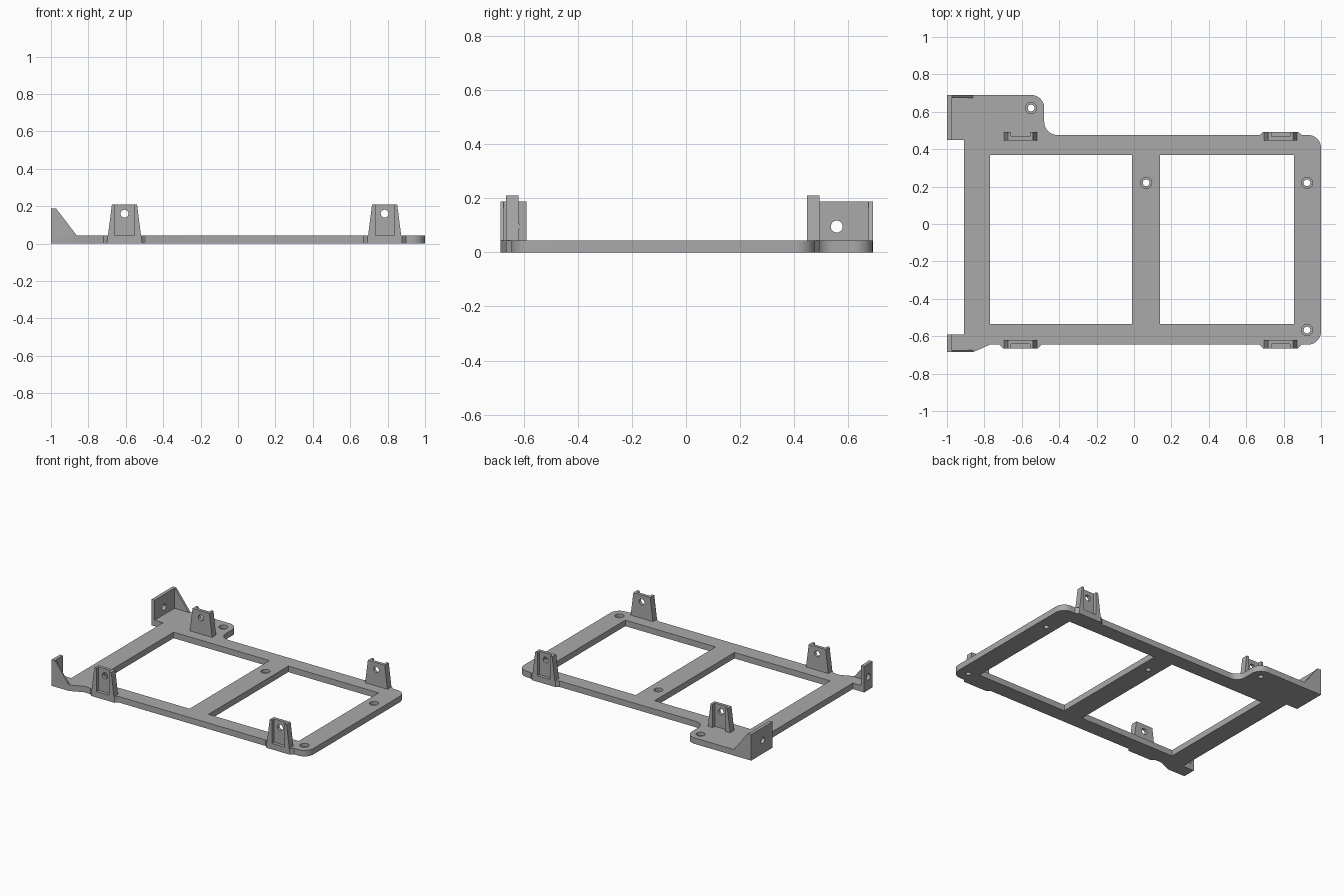
import bpy, bmesh, math
from mathutils import Matrix, Vector

if "Cube" in bpy.data.objects:
    bpy.data.objects.remove(bpy.data.objects["Cube"])

grey = bpy.data.materials.new("plain grey")
grey.use_nodes = True
COLOUR = (0.4, 0.4, 0.4, 1)
grey.diffuse_color = COLOUR
grey.node_tree.nodes["Principled BSDF"].inputs["Base Color"].default_value = COLOUR

T = 0.043           # plate thickness
POST_TOP = 0.21
WALL_TOP = 0.187


def finish(name, bm):
    bmesh.ops.recalc_face_normals(bm, faces=bm.faces)
    mesh = bpy.data.meshes.new(name)
    bm.to_mesh(mesh)
    bm.free()
    mesh.materials.append(grey)
    obj = bpy.data.objects.new(name, mesh)
    bpy.context.collection.objects.link(obj)
    return obj


def prism(name, profile, lo, hi, axis="z"):
    """Extrude a profile in (x, y) along z, or a profile in (x, z) along y."""
    bm = bmesh.new()
    place = (lambda p: (p[0], p[1], lo)) if axis == "z" else (lambda p: (p[0], lo, p[1]))
    face = bm.faces.new([bm.verts.new(place(p)) for p in profile])
    ext = bmesh.ops.extrude_face_region(bm, geom=[face])
    move = Vector((0, 0, hi - lo)) if axis == "z" else Vector((0, hi - lo, 0))
    bmesh.ops.translate(bm, vec=move, verts=[g for g in ext["geom"] if isinstance(g, bmesh.types.BMVert)])
    return finish(name, bm)


def box(name, x0, x1, y0, y1, z0, z1):
    return prism(name, [(x0, y0), (x1, y0), (x1, y1), (x0, y1)], z0, z1)


def rod(name, centre, radius, depth, axis="Z"):
    bm = bmesh.new()
    turn = {"Z": Matrix(), "X": Matrix.Rotation(math.pi / 2, 4, "Y"),
            "Y": Matrix.Rotation(math.pi / 2, 4, "X")}[axis]
    bmesh.ops.create_cone(bm, cap_ends=True, segments=32, radius1=radius, radius2=radius,
                          depth=depth, matrix=Matrix.Translation(centre) @ turn)
    return finish(name, bm)


def cut(obj, cutter):
    mod = obj.modifiers.new("cut", "BOOLEAN")
    mod.operation, mod.solver, mod.object = "DIFFERENCE", "EXACT", cutter
    bpy.context.view_layer.objects.active = obj
    bpy.ops.object.modifier_apply(modifier=mod.name)
    bpy.data.objects.remove(cutter)


def arc(cx, cy, r, start, end, n=10):
    angles = [math.radians(start + (end - start) * i / n) for i in range(n + 1)]
    return [(cx + r * math.cos(a), cy + r * math.sin(a)) for a in angles]


# Frame plate with rounded corners, a rear tab and a small front tab
R = 0.07
outline = [(-1, -0.685), (-0.86, -0.685), (-0.77, -0.645)]
outline += arc(1 - R, -0.645 + R, R, -90, 0)
outline += arc(1 - R, 0.476 - R, R, 0, 90)
outline += arc(-0.48 + R, 0.476 + R, R, 270, 180)
outline += arc(-0.48 - R, 0.69 - R, R, 0, 90)
outline += [(-1, 0.69), (-1, 0.45), (-0.91, 0.45), (-0.91, -0.59), (-1, -0.59)]
plate = prism("frame_plate", outline, 0, T)
for x0, x1 in ((-0.77, -0.01), (0.14, 0.856)):
    cut(plate, box("window_cutter", x0, x1, -0.535, 0.37, -0.1, 0.1))

# Counterbored screw holes
for x, y in ((-0.55, 0.62), (0.065, 0.22), (0.925, 0.22), (0.925, -0.567)):
    cut(plate, rod("hole_cutter", (x, y, 0), 0.018, 0.2))
    cut(plate, rod("bore_cutter", (x, y, 0.07), 0.03, 0.1))


# Tapered posts with an outward channel, open at the top, and a cross hole
def post(name, x, inner, outer):
    side = 1 if outer > inner else -1
    lo, hi = min(inner, outer), max(inner, outer)
    body = prism(name, [(x - 0.094, 0), (x + 0.094, 0), (x + 0.067, POST_TOP), (x - 0.067, POST_TOP)],
                 lo, hi, "y")
    mid = outer - side * 0.024
    a, b = sorted((mid, outer + side * 0.05))
    cut(body, box("channel_cutter", x - 0.05, x + 0.05, a, b, T, 0.3))
    cut(body, rod("post_hole_cutter", (x, inner, 0.16), 0.021, 0.2, "Y"))


for label, x in (("right", -0.607), ("left", 0.784)):
    post("front_post_" + label, x, -0.619, -0.665)
    post("back_post_" + label, x, 0.447, 0.493)
    # Flared feet where a post stands proud of the plate edge
    for end, edge, tip in (("front", -0.645, -0.665), ("back", 0.476, 0.493)):
        if (end, label) != ("back", "right"):
            prism(f"{end}_foot_{label}", [(x - 0.113, edge), (x - 0.092, tip), (x + 0.092, tip),
                                          (x + 0.113, edge)], 0, T)

# End walls with a cross hole, each braced by a thin triangular gusset
gusset = [(-1, T), (-0.862, T), (-0.972, WALL_TOP), (-1, WALL_TOP)]
for end, y0, y1, hole, g0, g1 in (("back", 0.45, 0.69, 0.557, 0.674, 0.69),
                                  ("front", -0.685, -0.59, -0.637, -0.685, -0.675)):
    wall = box(end + "_end_wall", -1, -0.976, y0, y1, T, WALL_TOP)
    cut(wall, rod("wall_hole_cutter", (-1, hole, 0.095), 0.022, 0.2, "X"))
    prism(end + "_gusset", gusset, g0, g1, "y")

# Smooth the round edges, keep the rest sharp
bpy.ops.object.select_all(action="DESELECT")
for obj in bpy.context.collection.objects:
    if obj.type == "MESH" and obj.data.materials and obj.data.materials[0] == grey:
        obj.select_set(True)
        bpy.context.view_layer.objects.active = obj
bpy.ops.object.shade_smooth_by_angle(angle=math.radians(30))
